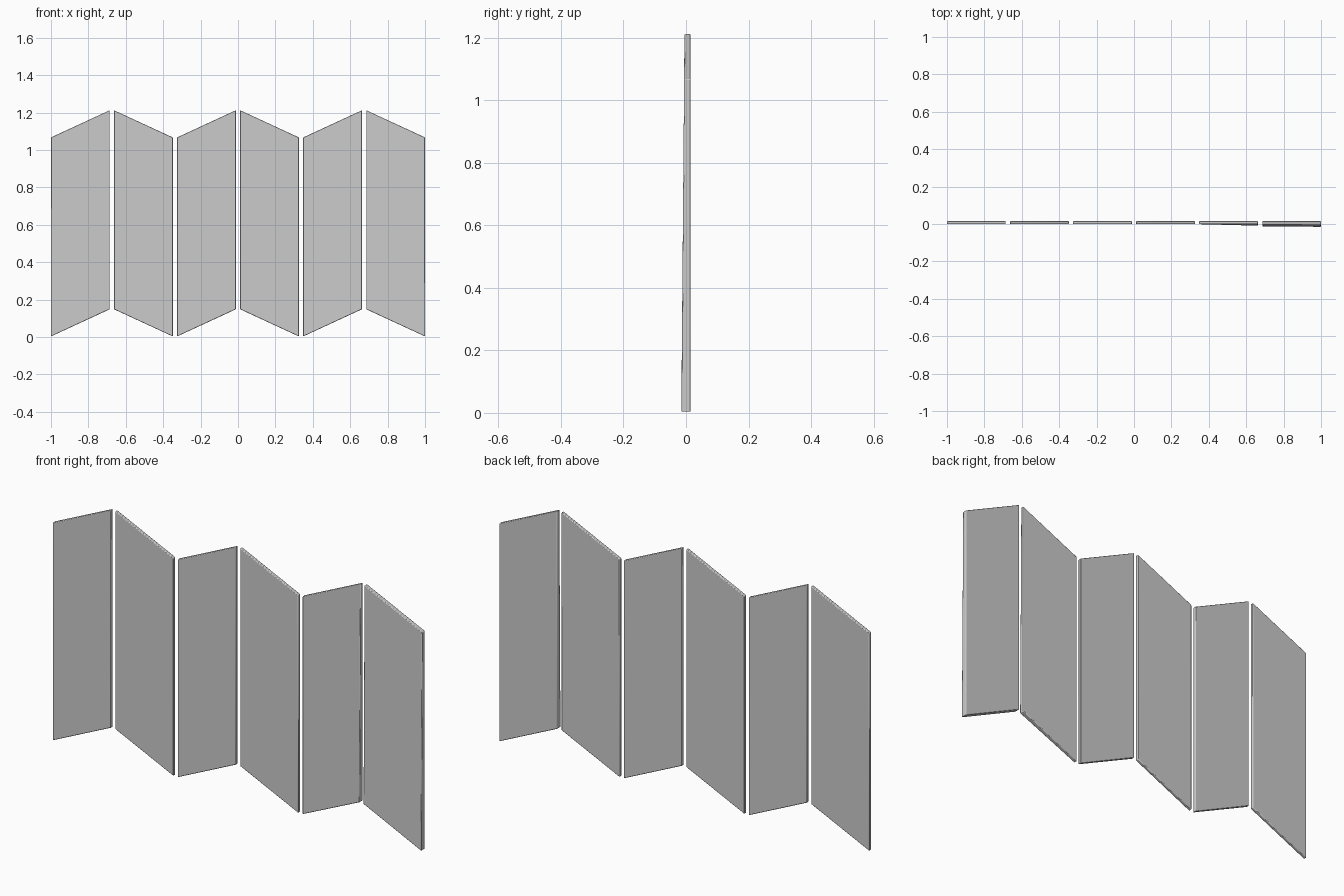
import bpy, bmesh

if "Cube" in bpy.data.objects:
    bpy.data.objects.remove(bpy.data.objects["Cube"])

W = 0.314                      # panel width
STEP = (2.0 - W) / 5           # spacing between panels
BACK = 0.015
LOW, HIGH, HEIGHT = 0.003, 0.148, 1.064


def panel(i, front):
    """Slanted slab; front = y of the front corners (BL, BR, TR, TL)."""
    x0 = -1 + i * STEP
    x1 = x0 + W
    # slant alternates from panel to panel
    zl, zr = (LOW, HIGH) if i % 2 == 0 else (HIGH, LOW)
    corners = [(x0, zl), (x1, zr), (x1, zr + HEIGHT), (x0, zl + HEIGHT)]
    bm = bmesh.new()
    f = [bm.verts.new((x, y, z)) for (x, z), y in zip(corners, front)]
    b = [bm.verts.new((x, BACK, z)) for x, z in corners]
    bm.faces.new(f)
    bm.faces.new(b[::-1])
    for k in range(4):
        n = (k + 1) % 4
        bm.faces.new((f[k], b[k], b[n], f[n]))
    bmesh.ops.recalc_face_normals(bm, faces=bm.faces)
    me = bpy.data.meshes.new(f"fold_panel_{i + 1}")
    bm.to_mesh(me)
    bm.free()
    ob = bpy.data.objects.new(me.name, me)
    bpy.context.collection.objects.link(ob)
    # softened edges
    bev = ob.modifiers.new("edge_softening", 'BEVEL')
    bev.width = 0.003
    bev.segments = 2
    bev.limit_method = 'ANGLE'
    bpy.ops.object.select_all(action='DESELECT')
    ob.select_set(True)
    bpy.context.view_layer.objects.active = ob
    bpy.ops.object.shade_smooth_by_angle()


# four even panels, then two that thicken toward the lower right
for i in range(4):
    panel(i, (-0.001,) * 4)
panel(4, (-0.001, -0.009, -0.001, -0.001))
panel(5, (-0.013, -0.015, -0.006, -0.005))
